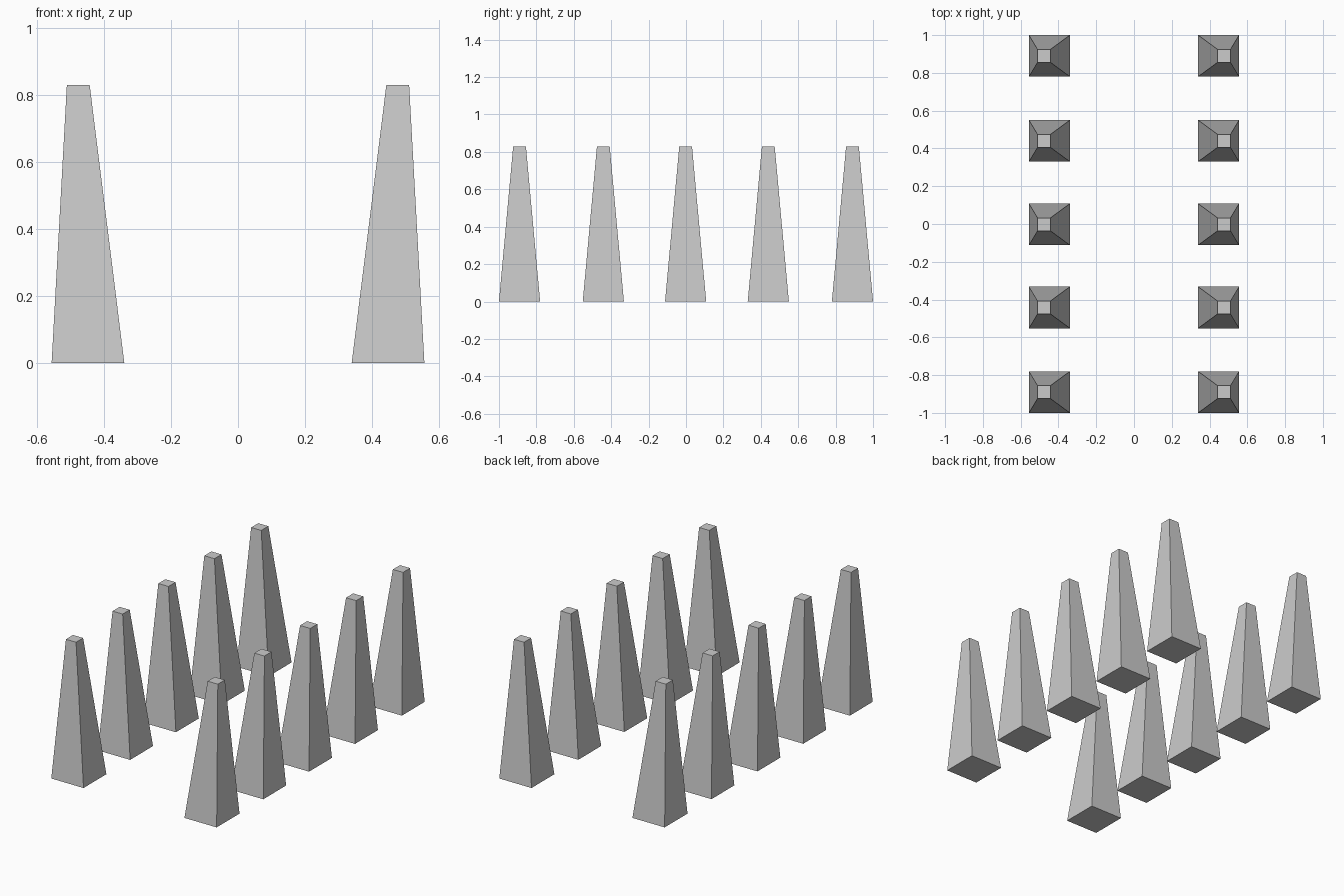
import bpy, bmesh

if "Cube" in bpy.data.objects:
    bpy.data.objects.remove(bpy.data.objects["Cube"])

HEIGHT = 0.83
BASE_X, BASE_W, BASE_D = 0.448, 0.217, 0.22   # base centre and size
TOP_X, TOP_W = 0.477, 0.068                   # top centre leans outward
ROWS = [-0.89, -0.442, -0.002, 0.44, 0.89]


def tapered_post(name, side, y):
    """Square post tapering upward, its top shifted to the outer side."""
    bm = bmesh.new()
    bmesh.ops.create_cube(bm, size=1)
    for v in bm.verts:
        if v.co.z > 0:
            v.co = (side * TOP_X + v.co.x * TOP_W, y + v.co.y * TOP_W, HEIGHT)
        else:
            v.co = (side * BASE_X + v.co.x * BASE_W, y + v.co.y * BASE_D, 0)
    mesh = bpy.data.meshes.new(name)
    bm.to_mesh(mesh)
    bm.free()
    obj = bpy.data.objects.new(name, mesh)
    bpy.context.collection.objects.link(obj)


# Two rows of five posts
for side, label in ((-1, "left"), (1, "right")):
    for i, y in enumerate(ROWS, 1):
        tapered_post(f"{label}_post_{i}", side, y)
